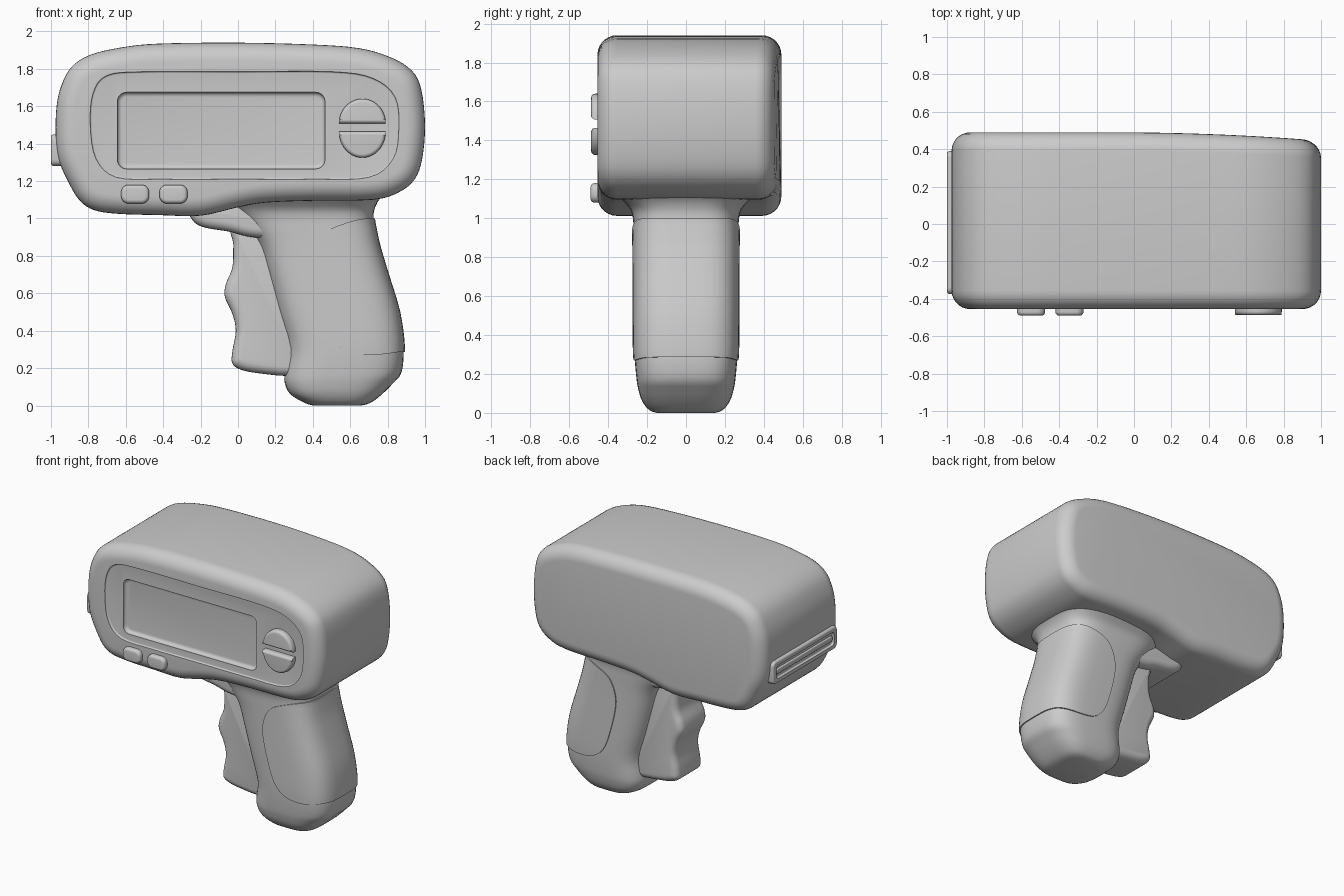
import bpy, bmesh
from math import sin, cos, pi, copysign
from mathutils import Vector

if "Cube" in bpy.data.objects:
    bpy.data.objects.remove(bpy.data.objects["Cube"])


def spline(pts, steps=6, closed=True):
    """Catmull-Rom through points of any dimension."""
    n, out = len(pts), []
    get = (lambda i: pts[i % n]) if closed else (lambda i: pts[max(0, min(n - 1, i))])
    for i in range(n if closed else n - 1):
        for s in range(steps):
            t = s / steps
            out.append(tuple(
                0.5 * (2 * b + (c - a) * t + (2 * a - 5 * b + 4 * c - d) * t * t + (3 * b - a - 3 * c + d) * t ** 3)
                for a, b, c, d in zip(get(i - 1), get(i), get(i + 1), get(i + 2))))
    return out if closed else out + [tuple(pts[-1])]


def rrect(u0, u1, v0, v1, r, seg=6):
    out = []
    for q, (cu, cv) in enumerate([(u1 - r, v1 - r), (u0 + r, v1 - r), (u0 + r, v0 + r), (u1 - r, v0 + r)]):
        for k in range(seg + 1):
            a = (q + k / seg) * pi / 2
            out.append((cu + r * cos(a), cv + r * sin(a)))
    return out


def skin(name, rings):
    """Join equal-length rings into a closed smooth solid."""
    bm = bmesh.new()
    vs = [[bm.verts.new(p) for p in ring] for ring in rings]
    n = len(vs[0])
    for a, b in zip(vs, vs[1:]):
        for i in range(n):
            bm.faces.new((a[i], a[(i + 1) % n], b[(i + 1) % n], b[i]))
    bm.faces.new(vs[0][::-1])
    bm.faces.new(vs[-1])
    bmesh.ops.recalc_face_normals(bm, faces=bm.faces)
    me = bpy.data.meshes.new(name)
    bm.to_mesh(me)
    bm.free()
    ob = bpy.data.objects.new(name, me)
    bpy.context.collection.objects.link(ob)
    return ob


def slab(name, prof, w0, w1, r, axis='y', seg=5, warp=None):
    """Extrude a profile from w0 to w1 with rounded rims of radius r."""
    n = len(prof)
    P = [Vector(p) for p in prof]
    area = sum(P[i - 1].cross(P[i]) for i in range(n))
    nor = []
    for i in range(n):
        t = P[(i + 1) % n] - P[i - 1]
        nor.append(Vector((-t.y, t.x)).normalized() * copysign(1, area))
    levels = []
    for k in range(seg + 1):
        a = k / seg * pi / 2
        levels.append((r * (1 - sin(a)), r * (1 - cos(a))))
    levels = [(i, w0 + d) for i, d in levels] + [(i, w1 - d) for i, d in reversed(levels)]
    rings = []
    for inset, w in levels:
        q = [p + m * inset for p, m in zip(P, nor)]
        ring = [(c.x, w, c.y) if axis == 'y' else (w, c.x, c.y) for c in q]
        rings.append([warp(*c) for c in ring] if warp else ring)
    return skin(name, rings)


def boolean(ob, cutter, op='DIFFERENCE'):
    m = ob.modifiers.new('cut', 'BOOLEAN')
    m.operation, m.solver, m.object = op, 'EXACT', cutter
    bpy.context.view_layer.objects.active = ob
    bpy.ops.object.modifier_apply(modifier=m.name)
    bpy.data.objects.remove(cutter)


# Body: side profile with the back tapering toward the rear
def taper(x, y, z):
    if y > 0:
        y -= 0.045 * max(0, (x + 0.1) / 1.1) ** 2 * y / 0.49
    return x, y, z


body_pts = [(-0.975, 1.45), (-0.97, 1.60), (-0.945, 1.71), (-0.89, 1.81), (-0.79, 1.875), (-0.62, 1.915),
            (-0.42, 1.935), (0, 1.94), (0.4, 1.93), (0.65, 1.91), (0.82, 1.86), (0.93, 1.79), (0.98, 1.69),
            (1.0, 1.5), (0.985, 1.32), (0.945, 1.21), (0.86, 1.14), (0.72, 1.10), (0.4, 1.095), (0.15, 1.085),
            (0, 1.06), (-0.2, 1.015), (-0.42, 1.018), (-0.64, 1.025), (-0.77, 1.045), (-0.85, 1.10),
            (-0.915, 1.21), (-0.96, 1.32)]
body = slab('body', spline(body_pts, 4), -0.455, 0.49, 0.1, seg=7, warp=taper)

# Shallow face panel and screen recess
panel_pts = [(-0.79, 1.5), (-0.775, 1.67), (-0.70, 1.765), (-0.5, 1.785), (0, 1.785), (0.5, 1.785), (0.72, 1.75),
             (0.84, 1.65), (0.86, 1.48), (0.83, 1.32), (0.7, 1.22), (0.4, 1.21), (0, 1.21), (-0.4, 1.21),
             (-0.65, 1.22), (-0.76, 1.32)]
boolean(body, slab('panel_cutter', spline(panel_pts, 4), -0.6, -0.443, 0.01))
boolean(body, slab('screen_cutter', rrect(-0.645, 0.465, 1.265, 1.675, 0.05), -0.6, -0.413, 0.025))

# Nose window frame with a slot and a central bar
nose = slab('nose_window', rrect(-0.375, 0.39, 1.28, 1.45, 0.035), -1.0, -0.88, 0.015, axis='x')
boolean(nose, slab('slot_cutter', rrect(-0.335, 0.35, 1.315, 1.415, 0.025), -1.1, -0.982, 0.006, axis='x'))
slab('nose_bar', rrect(-0.325, 0.34, 1.345, 1.385, 0.015), -0.995, -0.95, 0.008, axis='x')

# Small buttons
for i, x in enumerate((-0.625, -0.42)):
    slab(f'small_button_{i + 1}', rrect(x, x + 0.15, 1.08, 1.18, 0.04), -0.49, -0.38, 0.02)

# Split round button
for name, z, h in (('button_up', 1.508, 0.132), ('button_down', 1.465, -0.14)):
    arc = [(0.665 + 0.125 * cos(pi * k / 24), z + h * sin(pi * k / 24)) for k in range(25)]
    slab(name, arc, -0.487, -0.41, 0.02)


# Grip: rounded sections lofted upward
def grip_loft(name, grow=0.0):
    secs = [(0.0, .40, .66, .15), (0.015, .355, .71, .19), (0.06, .28, .77, .225), (0.12, .25, .83, .245),
            (0.18, .25, .875, .255), (0.31, .265, .885, .265), (0.5, .21, .86, .267), (0.7, .155, .80, .267),
            (0.85, .11, .755, .268), (0.94, .05, .735, .27), (1.0, .0, .725, .273), (1.05, -.05, .73, .288),
            (1.10, -.09, .755, .335), (1.14, -.1, .80, .37)]
    rings = []
    for z, x0, x1, hy in spline(secs, 3, closed=False):
        ring = []
        for k in range(48):
            c, s = cos(2 * pi * k / 48), sin(2 * pi * k / 48)
            f = lambda v: copysign(abs(v) ** 0.58, v)
            ring.append(((x0 + x1) / 2 + ((x1 - x0) / 2 + grow) * f(c), (hy + grow) * f(s), z))
        rings.append(ring)
    return skin(name, rings)


grip_loft('grip')

# Raised pad wrapped round the rear of the grip
pad_pts = [(0.72, 1.0), (0.56, 0.97), (0.45, 0.91), (0.40, 0.80), (0.40, 0.68), (0.45, 0.48), (0.50, 0.36),
           (0.58, 0.29), (0.70, 0.27), (0.85, 0.285), (1.0, 0.32), (1.0, 0.6), (0.98, 0.95)]
pad = grip_loft('grip_pad', 0.008)
boolean(pad, slab('pad_cutter', spline(pad_pts, 4), -0.5, 0.5, 0.02), 'INTERSECT')

# Trigger with finger grooves
trigger_pts = [(-0.02, 0.97), (-0.025, 0.86), (-0.03, 0.74), (-0.065, 0.65), (-0.07, 0.58), (-0.03, 0.49),
               (-0.012, 0.40), (-0.03, 0.29), (-0.03, 0.225), (0.02, 0.19), (0.13, 0.17), (0.28, 0.16),
               (0.38, 0.2), (0.36, 0.5), (0.3, 0.9)]
slab('trigger', spline(trigger_pts, 5), -0.16, 0.16, 0.05)

# Ledge over the trigger
ledge_pts = [(-0.26, 1.07), (-0.25, 1.0), (-0.19, 0.955), (-0.05, 0.93), (0.08, 0.90), (0.25, 0.9), (0.3, 1.0),
             (0.25, 1.12), (-0.1, 1.12)]
slab('trigger_ledge', spline(ledge_pts, 5), -0.23, 0.23, 0.05)

bpy.ops.object.select_all(action='SELECT')
bpy.context.view_layer.objects.active = body
bpy.ops.object.shade_smooth_by_angle(angle=0.7)
